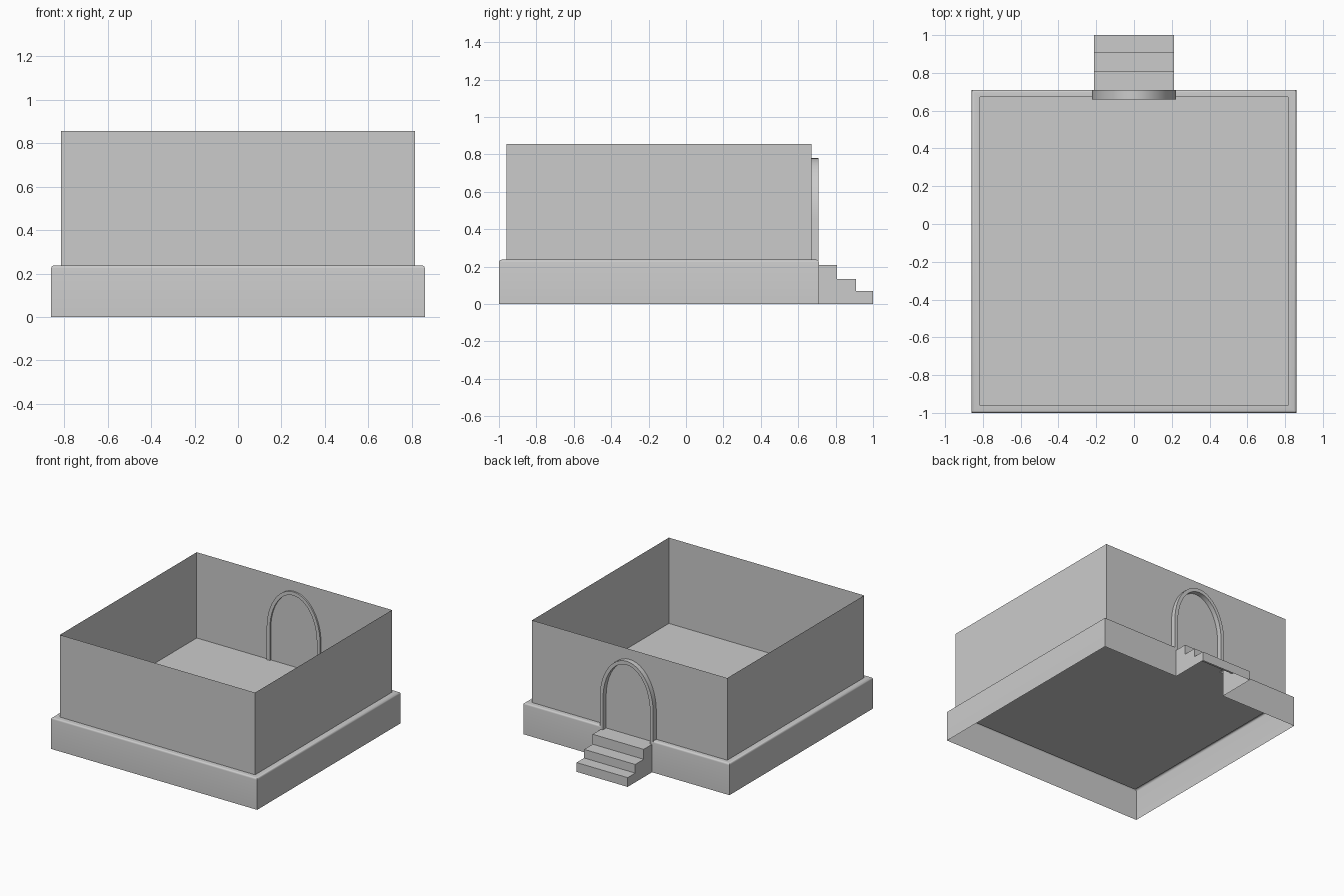
import bpy
from math import pi, sin, cos

if "Cube" in bpy.data.objects:
    bpy.data.objects.remove(bpy.data.objects["Cube"])


X0, Y0, Y1 = 0.86, -1.0, 0.71      # base extents
WX, WA, WB = 0.815, -0.96, 0.672   # wall planes
SW = 0.213                         # half width of steps
TOP, FLOOR = 0.237, 0.21


def make(name, verts, faces, smooth=False):
    mesh = bpy.data.meshes.new(name)
    mesh.from_pydata(verts, [], faces)
    mesh.update()
    ob = bpy.data.objects.new(name, mesh)
    bpy.context.collection.objects.link(ob)
    if smooth:
        bpy.context.view_layer.objects.active = ob
        ob.select_set(True)
        bpy.ops.object.shade_smooth_by_angle(angle=pi / 6)
        ob.select_set(False)
    return ob


def outline(x, a, b, z):
    # open loop running from one side of the doorway round to the other
    return [(-SW, b, z), (-x, b, z), (-x, a, z), (x, a, z), (x, b, z), (SW, b, z)]


# hollow plinth: rounded top edge and narrow ledge up to the walls, gap at the doorway
r = 0.013
levels = [(0, 0)] + [(r * (1 - cos(t)), TOP - r + r * sin(t)) for t in (i * pi / 8 for i in range(5))]
verts, faces = [], []
for d, z in levels:
    verts += outline(X0 - d, Y0 + d, Y1 - d, z)
verts += outline(WX, WA, WB, TOP)
for k in range(len(levels)):
    for i in range(5):
        faces.append((k * 6 + i, k * 6 + 6 + i, k * 6 + 7 + i, k * 6 + 1 + i))
make("plinth", verts, faces, True)

# walls and sunken floor, open at the top
ring = [(-WX, WA), (WX, WA), (WX, WB), (-WX, WB)]
make("walls", [(x, y, z) for z in (FLOOR, 0.857) for x, y in ring],
     [(i, (i + 1) % 4, (i + 1) % 4 + 4, i + 4) for i in range(4)])
make("floor", [(x, y, FLOOR) for x, y in ring], [(0, 1, 2, 3)])

# steps: stair profile with closed sides, open underneath, top tread meets the wall
prof = [(Y1, 0.0), (1.0, 0.0), (1.0, 0.07), (0.91, 0.07), (0.91, 0.135),
        (0.808, 0.135), (0.808, FLOOR), (WB, FLOOR), (Y1, FLOOR)]
n = len(prof)
verts = [(s * SW, y, z) for s in (1, -1) for y, z in prof]
side = [0, 1, 2, 3, 4, 5, 6, 8]
faces = [tuple(side), tuple(i + n for i in reversed(side))]
faces += [(i, i + n, i + 1 + n, i + 1) for i in range(1, 7)]
make("steps", verts, faces)

# arched door frame: rectangular section swept over legs and a tall elliptical head
spring, rise, width, thick = 0.45, 0.33, 0.223, 0.027
path = [(1, 0, True)] + [(cos(pi * i / 24), sin(pi * i / 24), False) for i in range(25)] + [(-1, 0, True)]
verts, faces = [], []
for c, s, foot in path:
    for d, y in ((0, 0.66), (0, 0.709), (thick, 0.709), (thick, 0.66)):
        verts.append(((width - d) * c, y, FLOOR if foot else spring + (rise - d) * s))
for k in range(len(path) - 1):
    for i in range(4):
        j = (i + 1) % 4
        faces.append((k * 4 + i, k * 4 + 4 + i, k * 4 + 4 + j, k * 4 + j))
make("door_arch", verts, faces, True)
